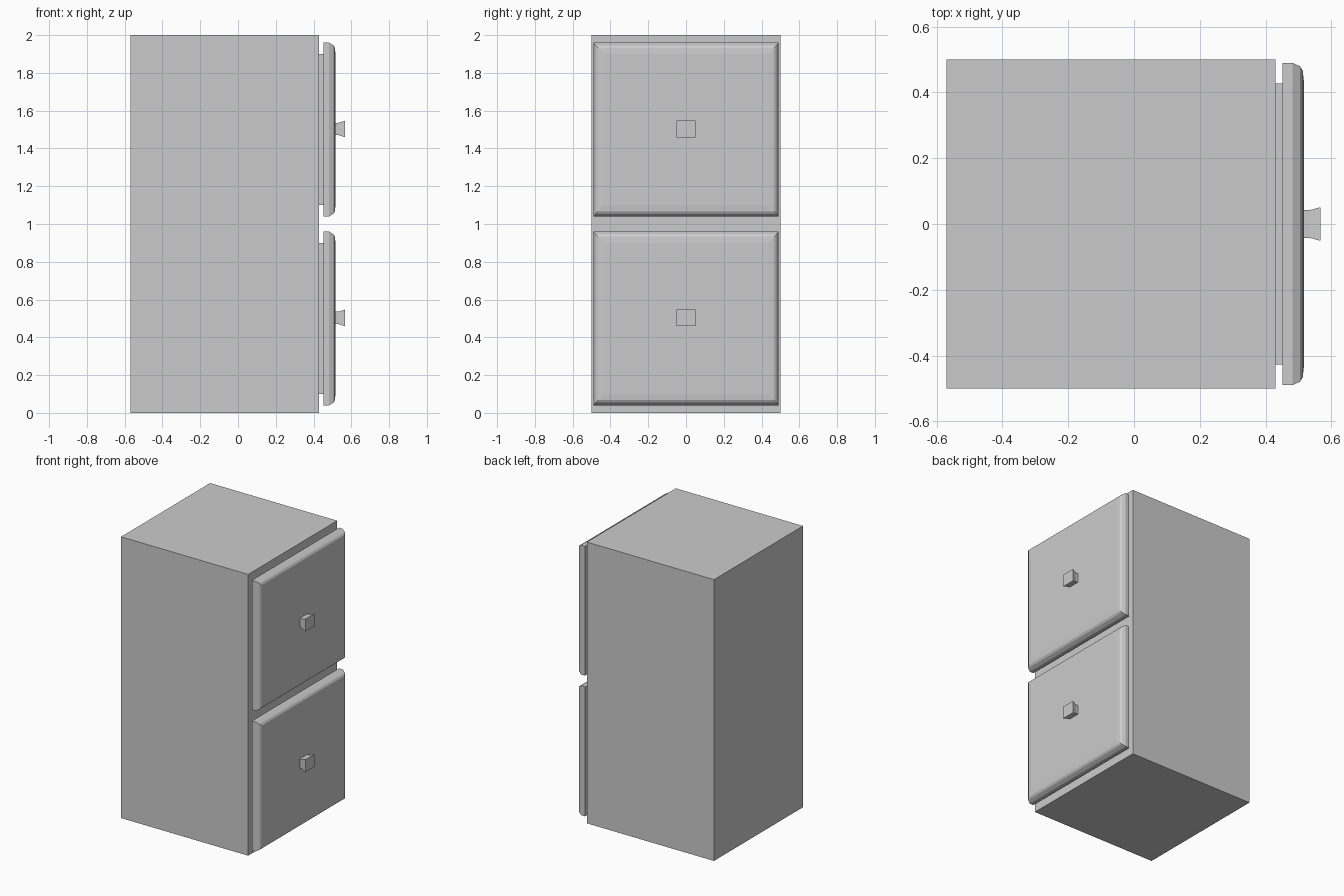
import bpy, bmesh

if "Cube" in bpy.data.objects:
    bpy.data.objects.remove(bpy.data.objects["Cube"])


def loft(name, rings, cy=0.0, cz=0.0):
    """Closed solid from rectangular rings along x: (x, half_y, half_z)."""
    bm = bmesh.new()
    loops = []
    for x, hy, hz in rings:
        loops.append([bm.verts.new((x, cy + sy * hy, cz + sz * hz))
                      for sy, sz in ((-1, -1), (1, -1), (1, 1), (-1, 1))])
    for a, b in zip(loops, loops[1:]):
        for i in range(4):
            j = (i + 1) % 4
            bm.faces.new((a[i], a[j], b[j], b[i]))
    bm.faces.new(loops[0])
    bm.faces.new(loops[-1])
    bmesh.ops.recalc_face_normals(bm, faces=bm.faces)
    mesh = bpy.data.meshes.new(name)
    bm.to_mesh(mesh)
    bm.free()
    obj = bpy.data.objects.new(name, mesh)
    bpy.context.collection.objects.link(obj)
    return obj


# cabinet box
loft("cabinet_body", [(-0.57, 0.5, 1.0), (0.43, 0.5, 1.0)], cz=1.0)

for level, z in (("lower", 0.5), ("upper", 1.5)):
    # recessed neck and round-edged front of each drawer
    loft(level + "_drawer_front", [
        (0.43, 0.427, 0.40),
        (0.452, 0.427, 0.40),
        (0.452, 0.49, 0.46),
        (0.482, 0.49, 0.46),
        (0.505, 0.479, 0.446),
        (0.513, 0.466, 0.433),
        (0.516, 0.437, 0.40),
    ], cz=z)
    # flared square knob
    loft(level + "_drawer_knob", [
        (0.514, 0.042, 0.033),
        (0.533, 0.042, 0.033),
        (0.567, 0.051, 0.044),
    ], cz=z + 0.003)
